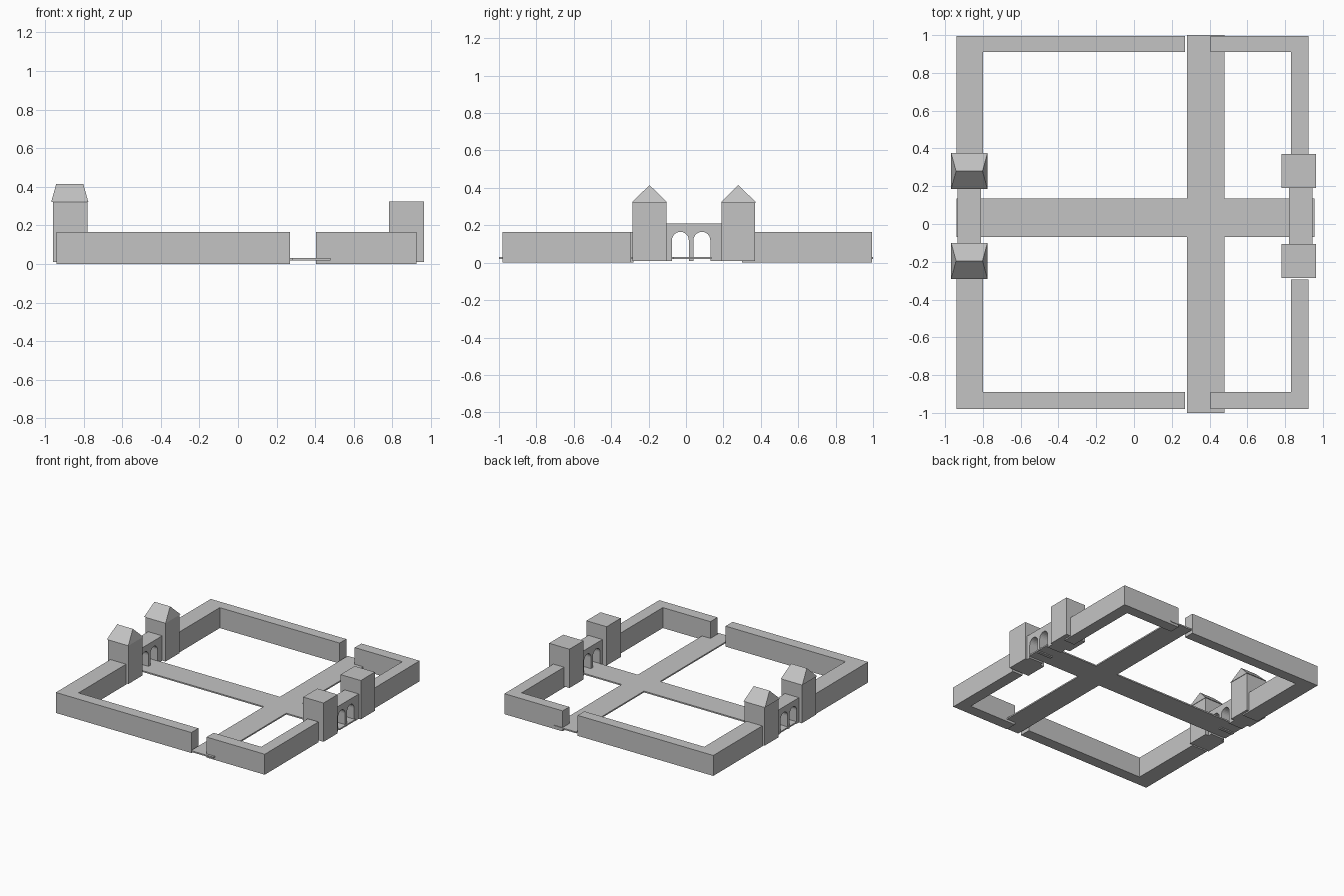
import bpy, bmesh, math
from mathutils import Vector

cube = bpy.data.objects.get("Cube")
if cube:
    bpy.data.objects.remove(cube, do_unlink=True)

stone = bpy.data.materials.new("grey_stone")
stone.use_nodes = True
GREY = (0.55, 0.55, 0.55, 1)
stone.diffuse_color = GREY
stone.node_tree.nodes["Principled BSDF"].inputs["Base Color"].default_value = GREY


def finish(name, bm):
    bmesh.ops.recalc_face_normals(bm, faces=bm.faces)
    mesh = bpy.data.meshes.new(name)
    bm.to_mesh(mesh)
    bm.free()
    mesh.materials.append(stone)
    obj = bpy.data.objects.new(name, mesh)
    bpy.context.collection.objects.link(obj)
    return obj


def extrude(name, points, direction):
    """Solid made by pushing a flat outline along a direction."""
    bm = bmesh.new()
    face = bm.faces.new([bm.verts.new(p) for p in points])
    result = bmesh.ops.extrude_face_region(bm, geom=[face], use_keep_orig=True)
    moved = [v for v in result["geom"] if isinstance(v, bmesh.types.BMVert)]
    bmesh.ops.translate(bm, verts=moved, vec=Vector(direction))
    return finish(name, bm)


def rect(x0, x1, y0, y1, z):
    return [(x0, y0, z), (x1, y0, z), (x1, y1, z), (x0, y1, z)]


# Four L-shaped perimeter walls: end x, outer x, inner x, outer y, inner y, end y
WALLS = {
    "back_right_wall": (0.27, -0.94, -0.80, 0.995, 0.91, 0.30),
    "front_right_wall": (0.27, -0.94, -0.80, -0.98, -0.89, -0.28),
    "back_left_wall": (0.405, 0.925, 0.83, 0.995, 0.91, 0.30),
    "front_left_wall": (0.405, 0.925, 0.83, -0.98, -0.89, -0.295),
}
for name, (xe, xo, xi, yo, yi, ye) in WALLS.items():
    outline = [(xe, yo), (xo, yo), (xo, ye), (xi, ye), (xi, yi), (xe, yi)]
    extrude(name, [(x, y, 0) for x, y in outline], (0, 0, 0.165))

# Crossing paths as one thin slab
cross = [(-0.94, -0.07), (0.28, -0.07), (0.28, -1), (0.48, -1), (0.48, -0.07), (0.955, -0.07),
         (0.955, 0.135), (0.48, 0.135), (0.48, 1), (0.28, 1), (0.28, 0.135), (-0.94, 0.135)]
extrude("crossing_paths", [(x, y, 0.019) for x, y in cross], (0, 0, 0.011))


# Gatehouse with two arched openings
def gatehouse(name, x0, x1):
    base, spring, radius = 0.01, 0.12, 0.045
    profile = [(-0.105, base)]
    for centre in (-0.03, 0.085):
        profile.append((centre - radius, base))
        for i in range(13):
            a = math.pi * (1 - i / 12)
            profile.append((centre + radius * math.cos(a), spring + radius * math.sin(a)))
        profile.append((centre + radius, base))
    profile += [(0.19, base), (0.19, 0.21), (-0.105, 0.21)]
    extrude(name, [(x0, y, z) for y, z in profile], (x1 - x0, 0, 0))


# Hipped roof with a short ridge
def hip_roof(name, x0, x1, y0, y1, z0, z1, inset):
    bm = bmesh.new()
    a, b, c, d = [bm.verts.new(p) for p in rect(x0, x1, y0, y1, z0)]
    mid = (y0 + y1) / 2
    e = bm.verts.new((x0 + inset, mid, z1))
    f = bm.verts.new((x1 - inset, mid, z1))
    for loop in ((d, c, b, a), (a, b, f, e), (c, d, e, f), (b, c, f), (d, a, e)):
        bm.faces.new(loop)
    finish(name, bm)


gatehouse("right_gatehouse", -0.935, -0.81)
gatehouse("left_gatehouse", 0.82, 0.945)

# Towers flanking each gatehouse; the right pair is roofed
for place, y0, y1 in (("front", -0.285, -0.105), ("back", 0.19, 0.37)):
    extrude(f"{place}_right_tower", rect(-0.96, -0.78, y0, y1, 0.01), (0, 0, 0.313))
    extrude(f"{place}_left_tower", rect(0.782, 0.963, y0, y1, 0.01), (0, 0, 0.313))
    hip_roof(f"{place}_right_roof", -0.968, -0.776, y0 - 0.005, y1 + 0.005, 0.322, 0.415, 0.026)
